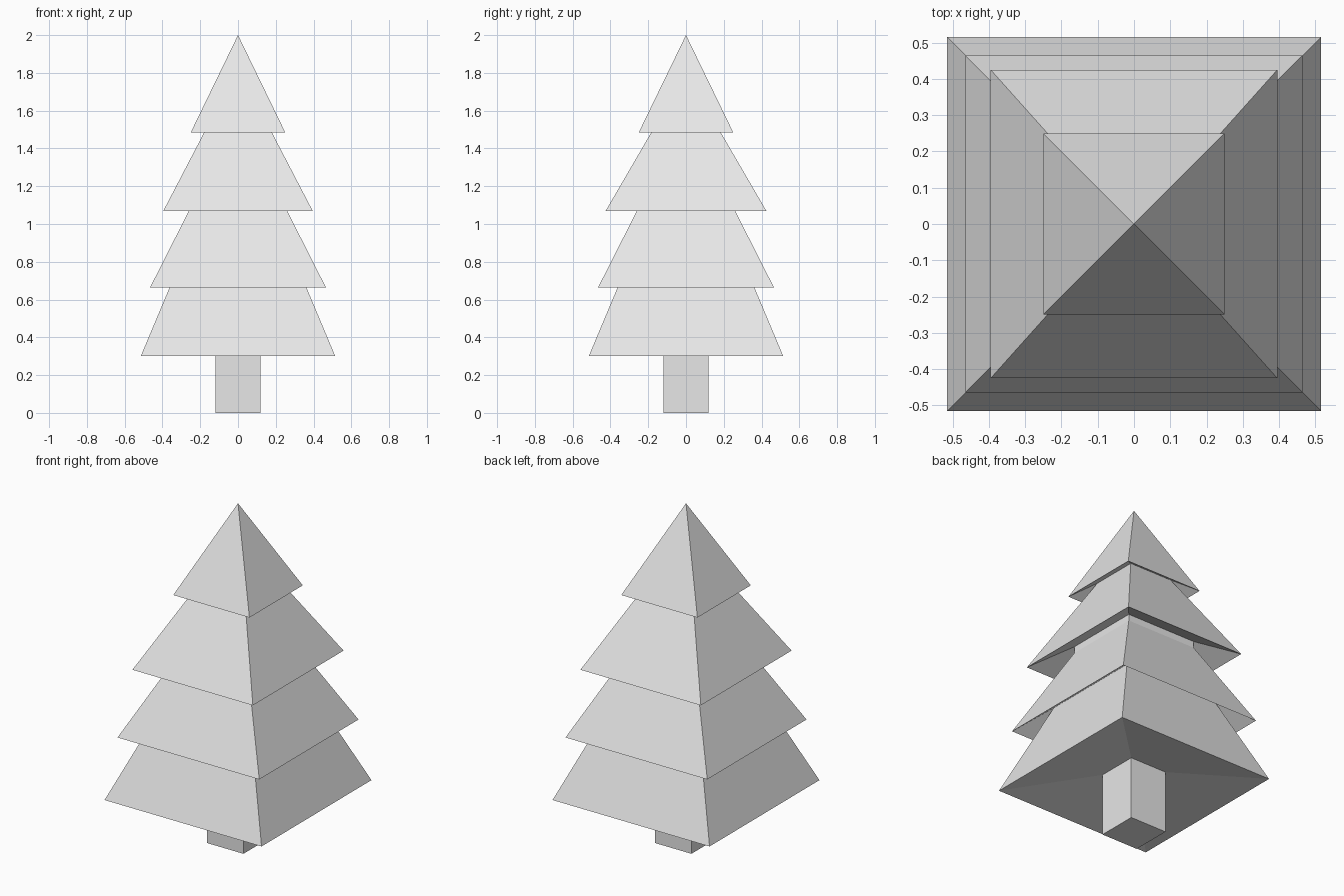
import bpy, bmesh

cube = bpy.data.objects.get("Cube")
if cube:
    bpy.data.objects.remove(cube, do_unlink=True)

grey = bpy.data.materials.new("light_grey")
grey.use_nodes = True
colour = (0.8, 0.8, 0.8, 1)
grey.diffuse_color = colour
grey.node_tree.nodes["Principled BSDF"].inputs["Base Color"].default_value = colour


def stack(name, levels, cap_bottom=False, cap_top=False, apex=None):
    """Join rectangular rings (half x, half y, z) from bottom to top."""
    bm = bmesh.new()
    rings = [[bm.verts.new((sx * x, sy * y, z))
              for sx, sy in ((-1, -1), (1, -1), (1, 1), (-1, 1))]
             for x, y, z in levels]
    for low, high in zip(rings, rings[1:]):
        for i in range(4):
            j = (i + 1) % 4
            bm.faces.new((low[i], low[j], high[j], high[i]))
    if cap_bottom:
        bm.faces.new(rings[0][::-1])
    if cap_top:
        bm.faces.new(rings[-1])
    if apex:
        tip = bm.verts.new((0, 0, apex))
        for i in range(4):
            bm.faces.new((rings[-1][i], rings[-1][(i + 1) % 4], tip))
    mesh = bpy.data.meshes.new(name)
    bm.to_mesh(mesh)
    bm.free()
    mesh.materials.append(grey)
    obj = bpy.data.objects.new(name, mesh)
    bpy.context.collection.objects.link(obj)
    return obj


# Trunk, reaching up into the hollow of the lowest tier
stack("trunk", [(0.12, 0.12, 0), (0.12, 0.12, 0.37)], cap_bottom=True)

# Branch tiers: hollow underside, flared rim, then slope up to the next tier
stack("bottom_tier", [(0.12, 0.12, 0.37), (0.515, 0.515, 0.3), (0.305, 0.305, 0.80)])
stack("lower_tier", [(0.305, 0.305, 0.80), (0.465, 0.465, 0.665),
                     (0.227, 0.227, 1.135), (0.227, 0.227, 1.173)])
stack("upper_tier", [(0.227, 0.227, 1.173), (0.395, 0.425, 1.07), (0.14, 0.14, 1.56)])
stack("top_tier", [(0.14, 0.14, 1.56), (0.25, 0.25, 1.485)], apex=2.0)
